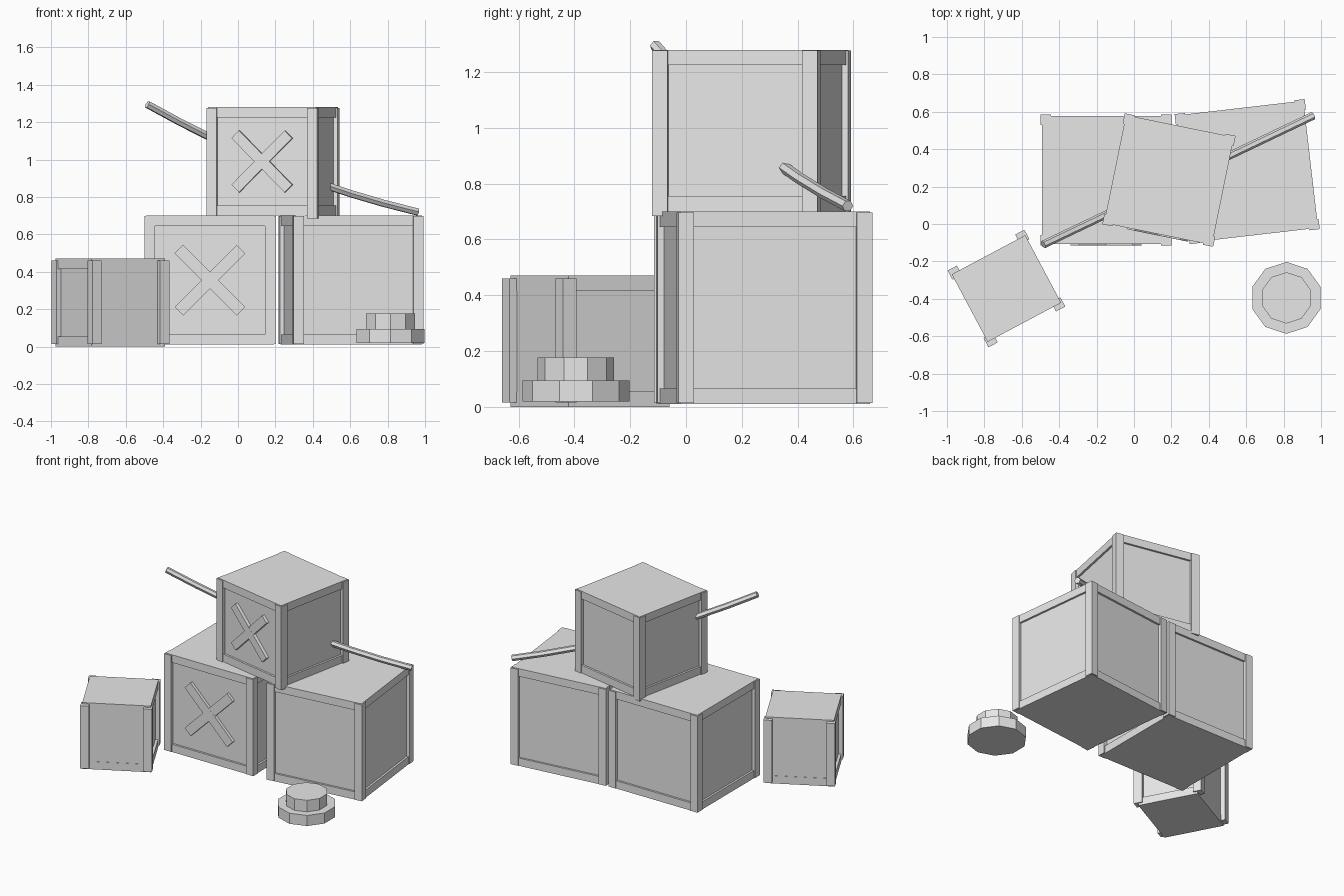
import bpy, bmesh
from math import radians
from mathutils import Matrix, Vector

cube = bpy.data.objects.get("Cube")
if cube:
    bpy.data.objects.remove(cube, do_unlink=True)

grey = bpy.data.materials.new("plain_grey")
grey.use_nodes = True
grey.diffuse_color = (0.8, 0.8, 0.8, 1)
grey.node_tree.nodes["Principled BSDF"].inputs["Base Color"].default_value = (0.8, 0.8, 0.8, 1)


def add_object(name, data, place=Matrix()):
    data.materials.append(grey)
    obj = bpy.data.objects.new(name, data)
    obj.matrix_world = place
    bpy.context.collection.objects.link(obj)
    return obj


def boxes(name, items, place):
    """One object made of boxes, each given by centre, size and a tilt about y."""
    bm = bmesh.new()
    for centre, size, tilt in items:
        matrix = (Matrix.Translation(centre) @ Matrix.Rotation(radians(tilt), 4, 'Y')
                  @ Matrix.Diagonal((*size, 1)))
        bmesh.ops.create_cube(bm, size=1, matrix=matrix)
    mesh = bpy.data.meshes.new(name)
    bm.to_mesh(mesh)
    bm.free()
    return add_object(name, mesh, place)


def crate(name, x, y, angle, size, bottom, top, post_bottom, post_top,
          rail_inset=(0.008, 0.008), panel_inset=(0.022, 0.022), cross=None):
    place = Matrix.Translation((x, y, 0)) @ Matrix.Rotation(radians(angle), 4, 'Z')
    half, post, rail = size / 2, 0.056, 0.055
    mid = (bottom + top) / 2
    # recessed walls
    boxes(name + "_panels", [((0, 0, mid), (size - 2 * panel_inset[0],
          size - 2 * panel_inset[1], top - bottom - 0.01), 0)], place)
    # lid and base, whose edges read as rails
    boxes(name + "_lid_and_base", [((0, 0, z), (size - 2 * rail_inset[0],
          size - 2 * rail_inset[1], rail), 0)
          for z in (bottom + rail / 2, top - rail / 2)], place)
    # corner posts
    offset = half - post / 2
    boxes(name + "_posts", [((sx * offset, sy * offset, (post_bottom + post_top) / 2),
          (post, post, post_top - post_bottom), 0)
          for sx in (-1, 1) for sy in (-1, 1)], place)
    # crossed boards on the front
    if cross:
        length, width = cross
        boxes(name + "_cross", [((0, -half + 0.012, mid), (length, depth, width), tilt)
              for tilt, depth in ((45, 0.024), (-45, 0.023))], place)


crate("left_crate", -0.15, 0.235, 0, 0.70, 0.01, 0.70, 0.013, 0.697, cross=(0.47, 0.065))
crate("right_crate", 0.605, 0.28, 6.6, 0.70, 0.01, 0.70, 0.013, 0.697)
crate("top_crate", 0.187, 0.235, -11.5, 0.605, 0.70, 1.28, 0.685, 1.277, cross=(0.41, 0.058))
crate("small_crate", -0.682, -0.345, 28, 0.465, 0.0, 0.47, 0.015, 0.46,
      rail_inset=(0.01, 0.028), panel_inset=(0.028, 0.03))

# sagging pole through the top crate
start, end, sag, steps = Vector((-0.485, -0.11, 1.295)), Vector((0.96, 0.58, 0.72)), 0.06, 8
curve = bpy.data.curves.new("pole", 'CURVE')
curve.dimensions = '3D'
curve.bevel_depth = 0.021
curve.bevel_resolution = 1
curve.use_fill_caps = True
spline = curve.splines.new('POLY')
spline.use_smooth = False
spline.points.add(steps)
for i, point in enumerate(spline.points):
    t = i / steps
    p = start.lerp(end, t) - Vector((0, 0, 4 * sag * t * (1 - t)))
    point.co = (*p, 1)
add_object("pole", curve)

# stepped ten-sided disc on the ground
bm = bmesh.new()
for radius, low, high in ((0.192, 0.02, 0.095), (0.137, 0.09, 0.177)):
    bmesh.ops.create_cone(bm, cap_ends=True, segments=10, radius1=radius, radius2=radius,
                          depth=high - low, matrix=Matrix.Translation((0.815, -0.395, (low + high) / 2)))
mesh = bpy.data.meshes.new("stepped_disc")
bm.to_mesh(mesh)
bm.free()
add_object("stepped_disc", mesh)
